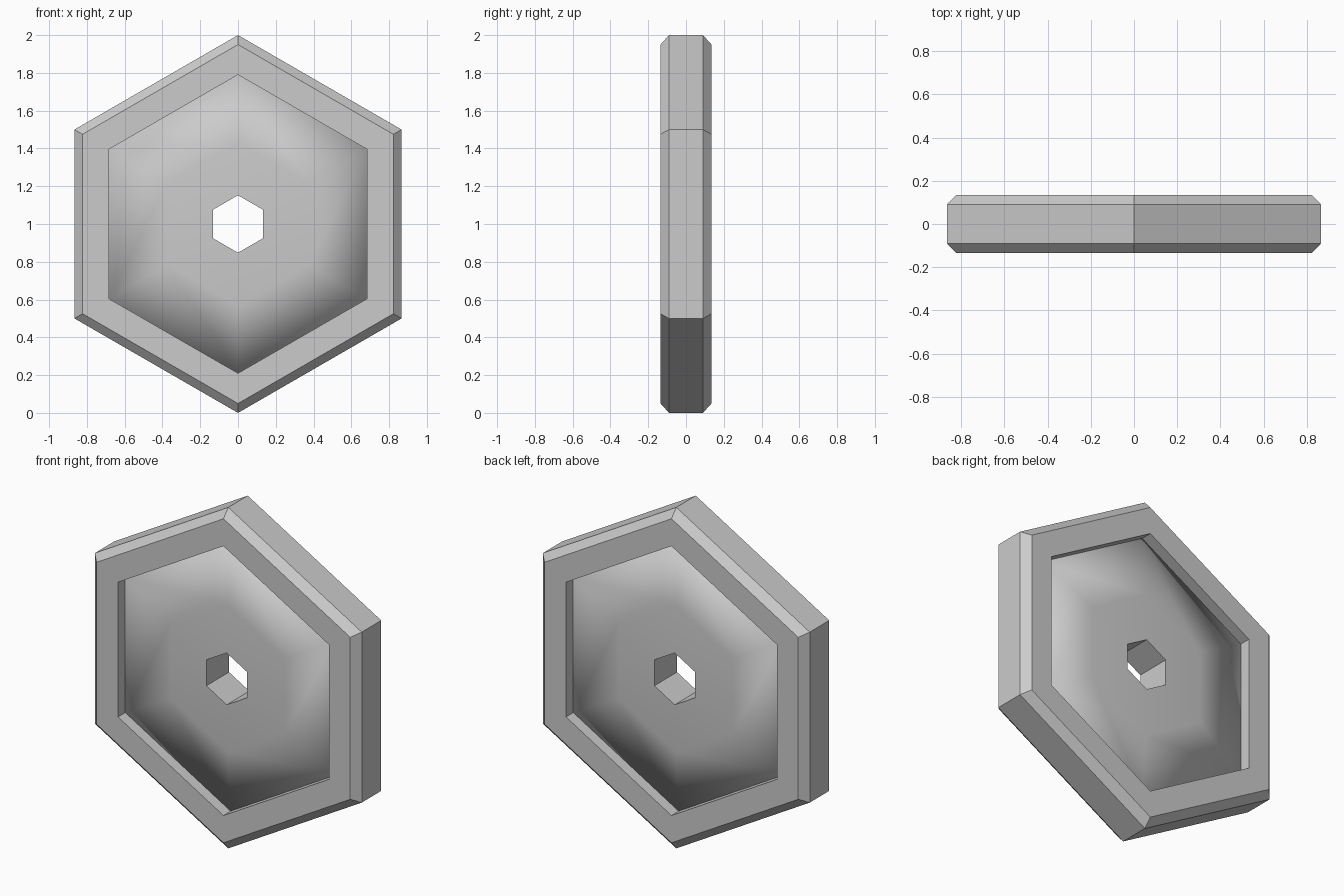
import bpy, bmesh
from math import sin, cos, pi

if "Cube" in bpy.data.objects:
    bpy.data.objects.remove(bpy.data.objects["Cube"])


def hex_lathe(name, profile):
    """Sweep a closed (radius, y) profile round a hexagon, point upwards."""
    bm = bmesh.new()
    rings = []
    for k in range(6):
        a = k * pi / 3
        rings.append([bm.verts.new((r * sin(a), y, 1 + r * cos(a))) for r, y in profile])
    n = len(profile)
    for k in range(6):
        a, b = rings[k], rings[(k + 1) % 6]
        for i in range(n):
            j = (i + 1) % n
            bm.faces.new((a[i], a[j], b[j], b[i]))
    bmesh.ops.recalc_face_normals(bm, faces=bm.faces)
    mesh = bpy.data.meshes.new(name)
    bm.to_mesh(mesh)
    bm.free()
    ob = bpy.data.objects.new(name, mesh)
    bpy.context.collection.objects.link(ob)
    return ob


def mirrored(half):
    """Complete a front half profile with its back half."""
    return half + [(r, -y) for r, y in reversed(half)]


# Chamfered outer frame
hex_lathe("outer_frame", mirrored([(1.0, -0.09), (0.95, -0.135), (0.79, -0.135)]))

# Domed centre plate with a hexagonal hole, softly shaded
plate = hex_lathe("domed_plate", mirrored([(0.79, -0.068), (0.43, -0.098), (0.152, -0.105)]))
mat = bpy.data.materials.new("plate_grey")
mat.diffuse_color = (0.6, 0.6, 0.6, 1)
mat.use_nodes = True
mat.node_tree.nodes["Principled BSDF"].inputs["Base Color"].default_value = mat.diffuse_color
plate.data.materials.append(mat)
for p in plate.data.polygons:
    # the hole walls stay flat, dome and rim are smooth
    rs = [(plate.data.vertices[v].co.x ** 2 + (plate.data.vertices[v].co.z - 1) ** 2) ** 0.5 for v in p.vertices]
    p.use_smooth = max(rs) > 0.2
